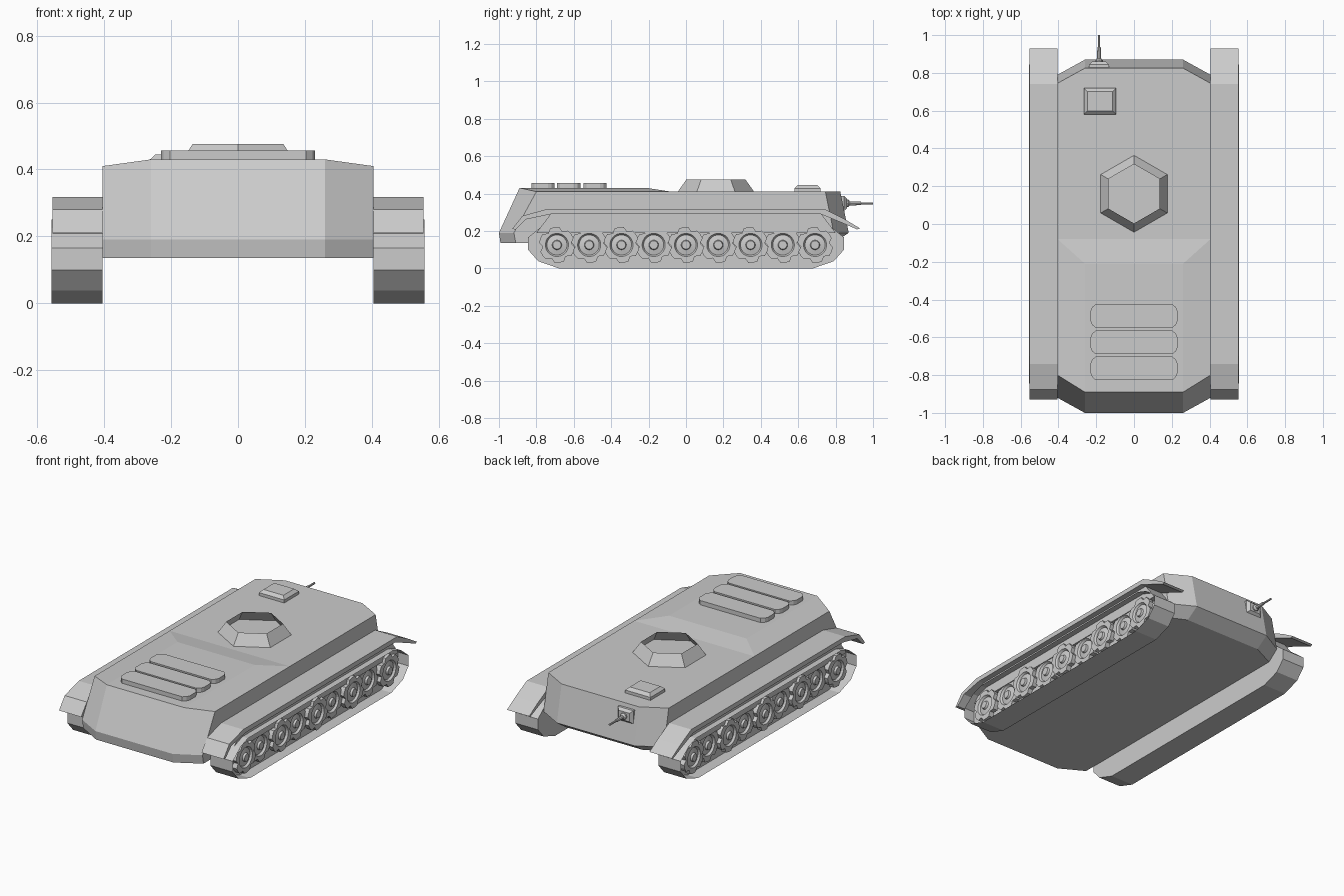
import bpy, bmesh, math
from mathutils import Vector

if "Cube" in bpy.data.objects:
    bpy.data.objects.remove(bpy.data.objects["Cube"])


def finish(name, bm, mirror=False):
    bmesh.ops.recalc_face_normals(bm, faces=bm.faces)
    me = bpy.data.meshes.new(name)
    bm.to_mesh(me)
    bm.free()
    ob = bpy.data.objects.new(name, me)
    bpy.context.collection.objects.link(ob)
    if mirror:
        ob.modifiers.new("mirror", 'MIRROR')
    return ob


def loft(bm, rings, cap_start=True, cap_end=True):
    vs = [[bm.verts.new(p) for p in r] for r in rings]
    n = len(vs[0])
    for a, b in zip(vs, vs[1:]):
        for i in range(n):
            j = (i + 1) % n
            bm.faces.new((a[i], a[j], b[j], b[i]))
    if cap_start:
        bm.faces.new(vs[0][::-1])
    return vs, bm.faces.new(vs[-1]) if cap_end else None


def side_prism(bm, pts, x0, x1):
    return loft(bm, [[(x, y, z) for y, z in pts] for x in (x0, x1)])[1]


# Hull: three chamfered rings, then a raised front deck
def hull_ring(yf, yfc, yrc, yr, z, zf):
    return [(-.26, yf, zf), (.26, yf, zf), (.405, yfc, z), (.405, yrc, z),
            (.26, yr, z), (-.26, yr, z), (-.405, yrc, z), (-.405, yfc, z)]


bm = bmesh.new()
rings, _ = loft(bm, [hull_ring(-.992, -.91, .72, .79, .135, .135),
                     hull_ring(-1, -.92, .79, .87, .19, .19)], cap_end=False)
mid = rings[1]
top = [bm.verts.new(p) for p in hull_ring(-.89, -.80, .745, .825, .41, .43)]
er, el = [bm.verts.new((s * .405, -.08, .41)) for s in (1, -1)]
dr, dl = [bm.verts.new((s * .26, -.21, .43)) for s in (1, -1)]
for i in range(8):
    j = (i + 1) % 8
    extra = {2: [er], 6: [el]}.get(i, [])
    bm.faces.new([mid[i], mid[j], top[j]] + extra + [top[i]])
bm.faces.new((top[0], top[1], dr, dl))
bm.faces.new((top[1], top[2], er, dr))
bm.faces.new((top[7], top[0], dl, el))
bm.faces.new((dl, dr, er, el))
bm.faces.new((er, top[3], top[4], top[5], top[6], el))
finish("hull", bm)

# Tracks: solid loop profile with a recessed outer side
bm = bmesh.new()
track = [(-.68, 0), (.68, 0), (.79, .038), (.845, .10), (.845, .165),
         (.77, .225), (.70, .25), (-.70, .25), (-.77, .225), (-.845, .165),
         (-.845, .10), (-.79, .038)]
outer = side_prism(bm, track, .405, .557)
bmesh.ops.inset_region(bm, faces=[outer], thickness=.028)
ext = bmesh.ops.extrude_discrete_faces(bm, faces=[outer])
bmesh.ops.translate(bm, vec=(-.07, 0, 0), verts=ext["faces"][0].verts)
finish("tracks", bm, True)

# Fenders: bent plates with drooping ends, and an inset wall below
bm = bmesh.new()
upper = [(-.93, .21), (-.875, .28), (-.74, .318), (.74, .318), (.85, .262), (.93, .214)]
lower = [(.915, .208), (.83, .245), (.72, .29), (-.72, .29), (-.855, .262), (-.91, .208)]
side_prism(bm, upper + lower, .405, .554)
finish("fenders", bm, True)
bm = bmesh.new()
side_prism(bm, [(-.80, .19), (.80, .19), (.72, .295), (-.72, .295)], .405, .52)
finish("fender_walls", bm, True)

# Road wheels: nine interleaved notched discs per side
bm = bmesh.new()
SEG = 24
for k in range(9):
    cy, cz = -.69 + k * .1725, .125
    x = .515 if k % 2 else .537
    rings = []
    for r, dx, notched in ((.096, -.03, 1), (.096, 0, 1), (.062, 0, 0), (.054, -.012, 0),
                           (.026, -.006, 0), (.022, .006, 0)):
        rings.append([(x + dx,
                       cy + math.cos(t) * r * m, cz + math.sin(t) * r * m)
                      for i in range(SEG)
                      for t in [2 * math.pi * (i + .5) / SEG]
                      for m in [.8 if notched and i % 4 == 0 else 1]])
    loft(bm, rings)
finish("road_wheels", bm, True)

# Open hexagonal turret ring
bm = bmesh.new()
loft(bm, [[(r * math.sin(i * math.pi / 3), .16 + r * math.cos(i * math.pi / 3), z)
           for i in range(6)] for r, z in ((.205, .408), (.157, .476))],
     cap_start=False, cap_end=False)
finish("turret_ring", bm)

# Three engine deck covers with rounded ends
bm = bmesh.new()
for cy in (-.487, -.627, -.764):
    outline = []
    for sx, sy in ((1, 1), (-1, 1), (-1, -1), (1, -1)):
        corner = [(.23, .026), (.222, .046), (.203, .062)]
        if sx * sy < 0:
            corner.reverse()
        outline += [(sx * px, cy + sy * py) for px, py in corner]
    loft(bm, [[(px, py, z) for px, py in outline] for z in (.425, .456)])
finish("deck_covers", bm)


# Stepped boxes used for the hatch and gun mount
def rect(cx, cy, hx, hy):
    return [(cx - hx, cy - hy), (cx + hx, cy - hy), (cx + hx, cy + hy), (cx - hx, cy + hy)]


bm = bmesh.new()
loft(bm, [[(x, y, z) for x, y in rect(-.18, .65, h + .015, h)]
          for h, z in ((.07, .405), (.07, .428), (.052, .445))])
finish("hatch", bm)

bm = bmesh.new()
loft(bm, [[(x, y, z) for x, z in rect(-.185, .347, hx, hz)]
          for hx, hz, y in ((.052, .04, .82), (.052, .04, .845), (.036, .026, .86))])
finish("gun_mount", bm)

# Machine gun: ball, collar and thin barrel along y
bm = bmesh.new()
loft(bm, [[(-.185 + r * math.cos(i * math.pi / 4), y, .347 + r * math.sin(i * math.pi / 4))
           for i in range(8)]
          for r, y in ((.02, .85), (.02, .868), (.011, .876), (.009, .935), (.006, .937), (.006, 1.0))])
finish("machine_gun", bm)
